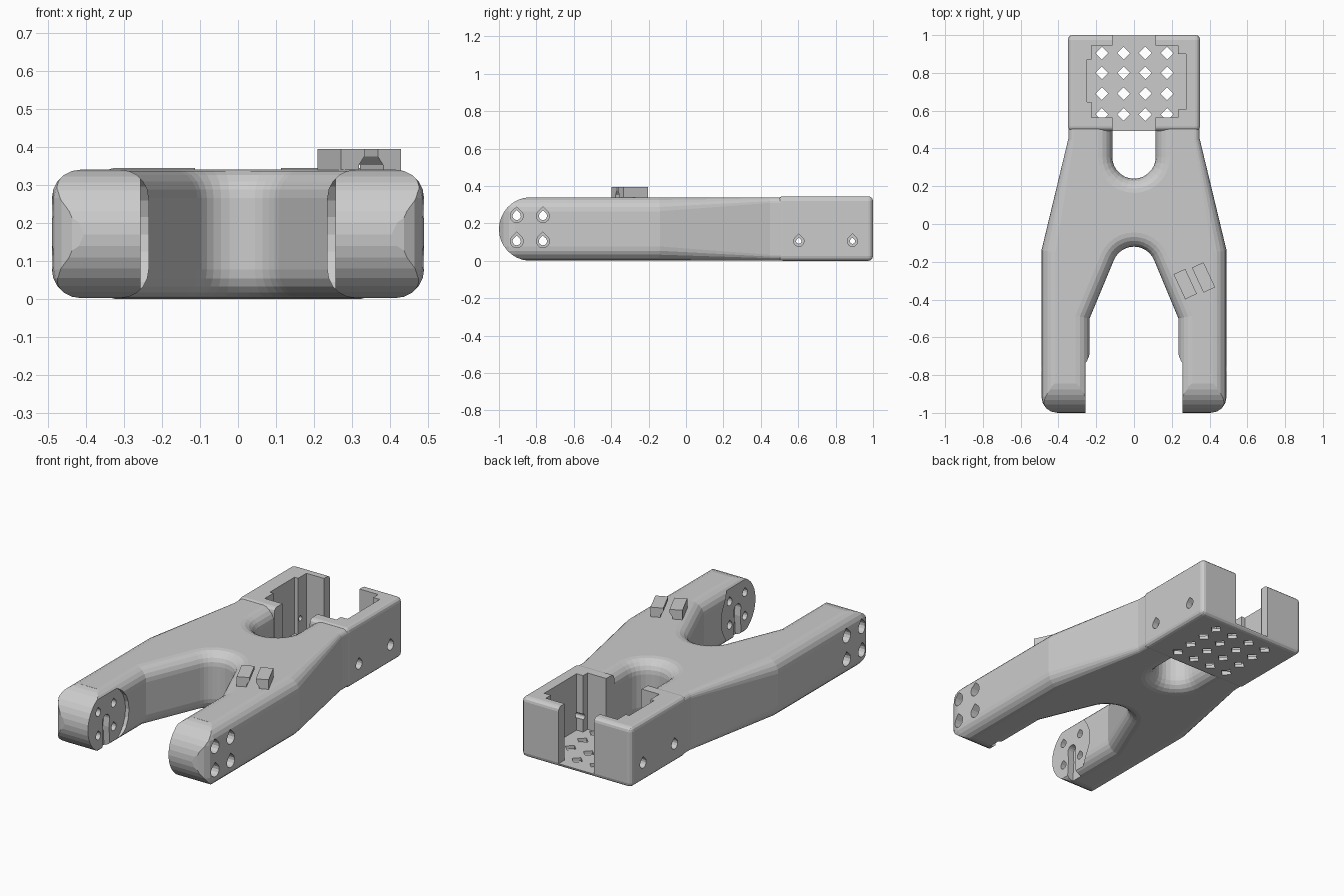
import bpy, bmesh
from math import sin, cos, radians

if "Cube" in bpy.data.objects:
    bpy.data.objects.remove(bpy.data.objects["Cube"])


def obj_from(bm, name):
    bmesh.ops.recalc_face_normals(bm, faces=bm.faces)
    me = bpy.data.meshes.new(name)
    bm.to_mesh(me)
    bm.free()
    ob = bpy.data.objects.new(name, me)
    bpy.context.collection.objects.link(ob)
    return ob


def prism_bm(pts, axis, lo, hi):
    """Extrude a 2D outline along X (y,z), Y (x,z) or Z (x,y)."""
    place = {'X': lambda a, b: (lo, a, b),
             'Y': lambda a, b: (a, lo, b),
             'Z': lambda a, b: (a, b, lo)}[axis]
    bm = bmesh.new()
    face = bm.faces.new([bm.verts.new(place(a, b)) for a, b in pts])
    ext = bmesh.ops.extrude_face_region(bm, geom=[face])
    for v in ext['geom']:
        if isinstance(v, bmesh.types.BMVert):
            v.co['XYZ'.index(axis)] = hi
    return bm


def prism(name, pts, axis, lo, hi):
    return obj_from(prism_bm(pts, axis, lo, hi), name)


def arc(cx, cy, r, a0, a1, n):
    return [(cx + r * cos(radians(a0 + (a1 - a0) * i / n)),
             cy + r * sin(radians(a0 + (a1 - a0) * i / n))) for i in range(n + 1)]


def teardrop(cy, cz, r):
    return arc(cy, cz, r, 140, 400, 10) + [(cy, cz + r * 1.4)]


def boolean(target, tool, op):
    tool.hide_render = True
    m = target.modifiers.new(op, 'BOOLEAN')
    m.operation, m.object, m.solver = op, tool, 'EXACT'
    bpy.context.view_layer.objects.active = target
    bpy.ops.object.modifier_apply(modifier=m.name)
    bpy.data.objects.remove(tool)


def cut(target, pts, axis, lo, hi):
    boolean(target, prism('cutter', pts, axis, lo, hi), 'DIFFERENCE')


# Forked body: half outline from the front crotch round to the rear notch
half = (arc(0, -.235, .115, 90, 22, 6) + [(.235, -.5), (.235, -1)]
        + arc(.405, -.915, .085, -90, 0, 4)
        + [(.49, -.14), (.348, .45), (.348, .62), (.114, .62)]
        + arc(0, .355, .115, 0, -90, 7))
outline = half + [(-x, y) for x, y in reversed(half[1:-1])]
LOW, TOP = .002, .34
bm = prism_bm(outline, 'Z', LOW, TOP)
bmesh.ops.recalc_face_normals(bm, faces=bm.faces)
rims = [e for e in bm.edges if abs(e.verts[0].co.z - e.verts[1].co.z) < .001]
bmesh.ops.bevel(bm, geom=rims, offset=.075, segments=5, profile=.5,
                affect='EDGES', clamp_overlap=False)
# Tighten the edge rounding where the arms meet the tray
for v in bm.verts:
    if v.co.y > .4 and abs(v.co.x) > .235:
        s = 1 if v.co.x > 0 else -1
        v.co.x = s * (.348 - (.348 - abs(v.co.x)) * .4)
        base = TOP if v.co.z > .17 else LOW
        v.co.z = base + (v.co.z - base) * .4
body = obj_from(bm, 'forked_body')

# Full-round leg ends
side = arc(-.83, .17, .17, 95, 265, 16) + [(-.82, -.1), (1.2, -.1), (1.2, .5), (-.82, .5)]
boolean(body, prism('end_profile', side, 'X', -.7, .7), 'INTERSECT')

# Rear tray block with softened edges
bm = prism_bm([(-.35, .492), (.35, .492), (.35, 1), (-.35, 1)], 'Z', 0, .345)
bmesh.ops.recalc_face_normals(bm, faces=bm.faces)
bmesh.ops.bevel(bm, geom=bm.edges[:], offset=.025, segments=3, profile=.5, affect='EDGES')
boolean(body, obj_from(bm, 'rear_tray'), 'UNION')

# Tray pocket, open front and back, with stepped side recesses
pocket = [(.113, 1.1), (.113, .945), (.232, .945), (.232, .9), (.274, .9),
          (.274, .605), (.232, .605), (.232, .565), (.113, .565), (.113, .45),
          (-.113, .45), (-.113, .565), (-.225, .565), (-.225, .645), (-.248, .645),
          (-.248, .87), (-.225, .87), (-.225, .945), (-.113, .945), (-.113, 1.1)]
cut(body, pocket, 'Z', .02, .6)

# Diamond vents in the tray floor
for x in (-.17, -.055, .06, .175):
    for y in (.58, .69, .8, .905):
        d = .034
        cut(body, [(x + d, y), (x, y + d), (x - d, y), (x, y - d)], 'Z', -.1, .024)

for s in (-1, 1):
    def side_cut(pts, a, b):
        cut(body, pts, 'X', min(s * a, s * b), max(s * a, s * b))

    # Flat round seats on the inner leg faces, with keyhole slot
    side_cut(arc(-.835, .17, .178, 0, 345, 23), .15, .257)
    side_cut(arc(-.835, .17, .032, 0, 180, 8) + [(-.862, .12), (-.875, -.05),
             (-.795, -.05), (-.808, .12)], .2, .295)
    # Countersunk leg screw holes
    for y in (-.905, -.765):
        for z in (.105, .24):
            side_cut(teardrop(y, z, .035), .37, .6)
            side_cut(teardrop(y, z, .022), .2, .4)
    # Tray wall screw holes
    for y in (.603, .89):
        side_cut(teardrop(y, .105, .028), .315, .5)
        side_cut(teardrop(y, .105, .014), .2, .33)

# Pair of undercut cable clips on the right leg
for name, s, x, y in (('clip_left', 1, .271, -.318), ('clip_right', -1, .368, -.283)):
    clip = prism(name, [(-.034 * s, .33), (.018 * s, .33), (.018 * s, .352), (.034 * s, .375),
                        (.034 * s, .395), (-.034 * s, .395)], 'Y', -.073, .073)
    clip.location = (x, y, 0)
    clip.rotation_euler.z = radians(25)
